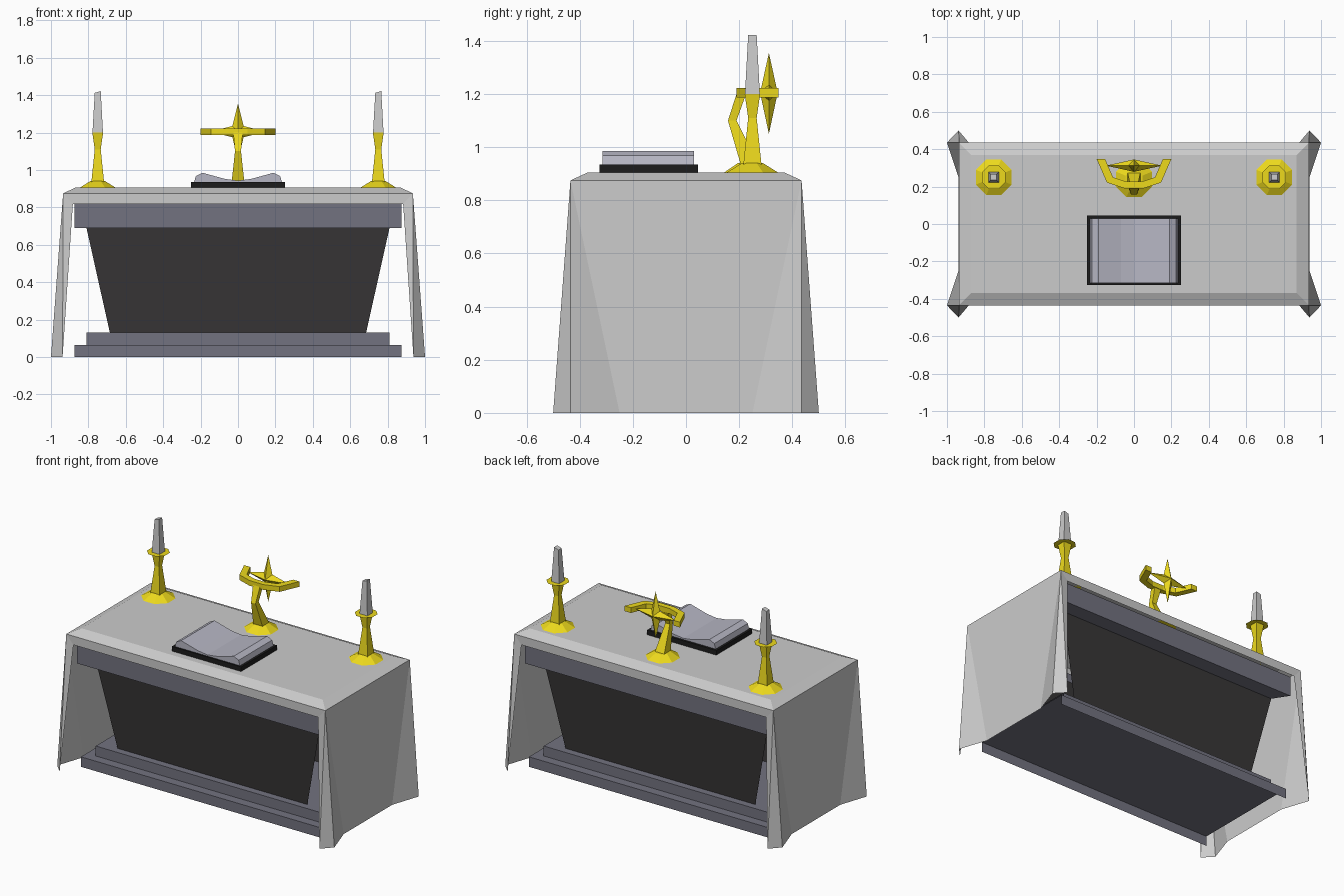
import bpy, bmesh
from math import cos, sin, pi

if "Cube" in bpy.data.objects:
    bpy.data.objects.remove(bpy.data.objects["Cube"])


def material(name, r, g, b):
    m = bpy.data.materials.new(name)
    m.diffuse_color = (r, g, b, 1)
    m.use_nodes = True
    m.node_tree.nodes["Principled BSDF"].inputs["Base Color"].default_value = m.diffuse_color
    return m


GOLD = material("gold", 0.85, 0.7, 0.012)
STONE = material("stone", 0.17, 0.17, 0.215)
DARK = material("dark_stone", 0.04, 0.037, 0.038)
BLACK = material("cover_black", 0.012, 0.012, 0.012)
PAPER = material("paper", 0.47, 0.47, 0.55)


def make(name, verts, faces, mat=None, loc=(0, 0, 0), fix=True):
    me = bpy.data.meshes.new(name)
    me.from_pydata(verts, [], faces)
    if fix:
        bm = bmesh.new()
        bm.from_mesh(me)
        bmesh.ops.recalc_face_normals(bm, faces=bm.faces)
        bm.to_mesh(me)
        bm.free()
    if mat:
        me.materials.append(mat)
    ob = bpy.data.objects.new(name, me)
    ob.location = loc
    bpy.context.collection.objects.link(ob)
    return ob


def skin(name, rings, mat=None, loc=(0, 0, 0)):
    """Join equal-sized vertex rings into a closed tube."""
    n = len(rings[0])
    verts = [v for r in rings for v in r]
    faces = [(k * n + i, k * n + (i + 1) % n, (k + 1) * n + (i + 1) % n, (k + 1) * n + i)
             for k in range(len(rings) - 1) for i in range(n)]
    faces += [tuple(range(n)), tuple(range(len(verts) - n, len(verts)))]
    return make(name, verts, faces, mat, loc)


def rect(hx, hy, z, y=0):
    return [(-hx, y - hy, z), (hx, y - hy, z), (hx, y + hy, z), (-hx, y + hy, z)]


def open_block(name, rings, mat, top=False):
    """Front and back walls through the rings, ends and bottom left open."""
    verts = [v for r in rings for v in r]
    faces = []
    for k in range(0, len(verts) - 4, 4):
        faces += [(k, k + 1, k + 5, k + 4), (k + 2, k + 3, k + 7, k + 6)]
    if top:
        n = len(verts)
        faces.append((n - 4, n - 3, n - 2, n - 1))
    return make(name, verts, faces, mat, fix=False)


def octagon(apothem, z):
    r = apothem / cos(pi / 8)
    return [(r * cos((i + .5) * pi / 4), r * sin((i + .5) * pi / 4), z) for i in range(8)]


# Altar: two steps, tapered body, top slab (hidden ends are open)
open_block("lower_step", [rect(.875, .37, 0), rect(.875, .37, .065)], STONE, True)
open_block("upper_step", [rect(.81, .31, .065), rect(.81, .31, .13)], STONE, True)
open_block("altar_body", [rect(.685, .263, .13), rect(.81, .31, .69)], DARK)
open_block("altar_slab", [rect(.81, .31, .69), rect(.875, .41, .69), rect(.875, .41, .82)], STONE)

# Cloth: chamfered top, front and back hems, draped sides with flared corners
verts = rect(.87, .37, .905) + rect(.935, .435, .875)
faces = [(0, 1, 2, 3)] + [(i, i + 4, (i + 1) % 4 + 4, (i + 1) % 4) for i in range(4)]
hem = {}
for sx in (-1, 1):
    for sy in (-1, 1):
        b = len(verts)
        hem[sx, sy] = b
        verts += [(sx * .883, sy * .435, .818), (sx * .938, sy * .5, 0),
                  (sx, sy * .435, 0), (sx * .938, sy * .25, 0)]
        c = verts.index((sx * .935, sy * .435, .875))
        faces += [(c, b, b + 1), (c, b + 1, b + 2), (c, b + 2, b + 3)]
for sy, a, c in ((-1, 4, 5), (1, 7, 6)):
    faces.append((a, c, hem[1, sy], hem[-1, sy]))
for sx, a, c in ((-1, 4, 7), (1, 5, 6)):
    faces.append((a, c, hem[sx, 1] + 3, hem[sx, -1] + 3))
make("altar_cloth", verts, faces)

# Open book
skin("book_cover", [rect(.25, .185, .905, -.14), rect(.25, .185, .935, -.14)], BLACK)
half = [(.235, .935), (.225, .968), (.19, .985), (.07, .952)]
profile = half + [(0, .943)] + [(-x, z) for x, z in reversed(half)]
skin("book_pages", [[(x, y, z) for x, z in profile] for y in (-.315, .03)], PAPER)

# Candlesticks with octagonal foot, square stem, flat drip plate and candle
for side, x in (("left", -.75), ("right", .75)):
    at = (x, .25, 0)
    skin(side + "_candlestick_foot", [octagon(.096, .905), octagon(.04, .94)], GOLD, at)
    skin(side + "_candlestick_stem",
         [rect(h, h, z) for h, z in ((.034, .935), (.016, 1.11), (.029, 1.2))], GOLD, at)
    make(side + "_drip_plate", octagon(.064, 1.2), [tuple(range(8))], GOLD, at, False)
    candle_top = [(px, py, 1.412 if px < 0 else 1.422) for px, py, _ in rect(.016, .016, 0)]
    skin(side + "_candle", [rect(.028, .028, 1.2), candle_top], None, at)

# Star stand: foot, bent stem, curved arms
skin("stand_foot", [octagon(.096, .905), octagon(.045, .94)], GOLD, (0, .24, 0))
skin("stand_stem", [rect(.034, .034, .935, .24), rect(.016, .016, 1.1, .174),
                    rect(.025, .018, 1.2, .208)], GOLD)
outer = [(-.2, .348), (-.145, .222), (-.05, .19)]
inner = [(-.155, .348), (-.112, .25), (-.04, .226)]
sections = [[(a[0], a[1], 1.188), (a[0], a[1], 1.222), (b[0], b[1], 1.222), (b[0], b[1], 1.188)]
            for a, b in zip(outer, inner)]
sections += [[(-x, y, z) for x, y, z in s] for s in reversed(sections)]
skin("stand_arms", sections, GOLD)

# Four-pointed star
rim = [(.15, 0), (.03, .03), (0, .15), (-.03, .03), (-.15, 0), (-.03, -.03), (0, -.155), (.03, -.03)]
verts = [(x, 0, z) for x, z in rim] + [(0, -.033, 0), (0, .033, 0)]
faces = [(i, (i + 1) % 8, p) for i in range(8) for p in (8, 9)]
make("star", verts, faces, GOLD, (0, .312, 1.205))
